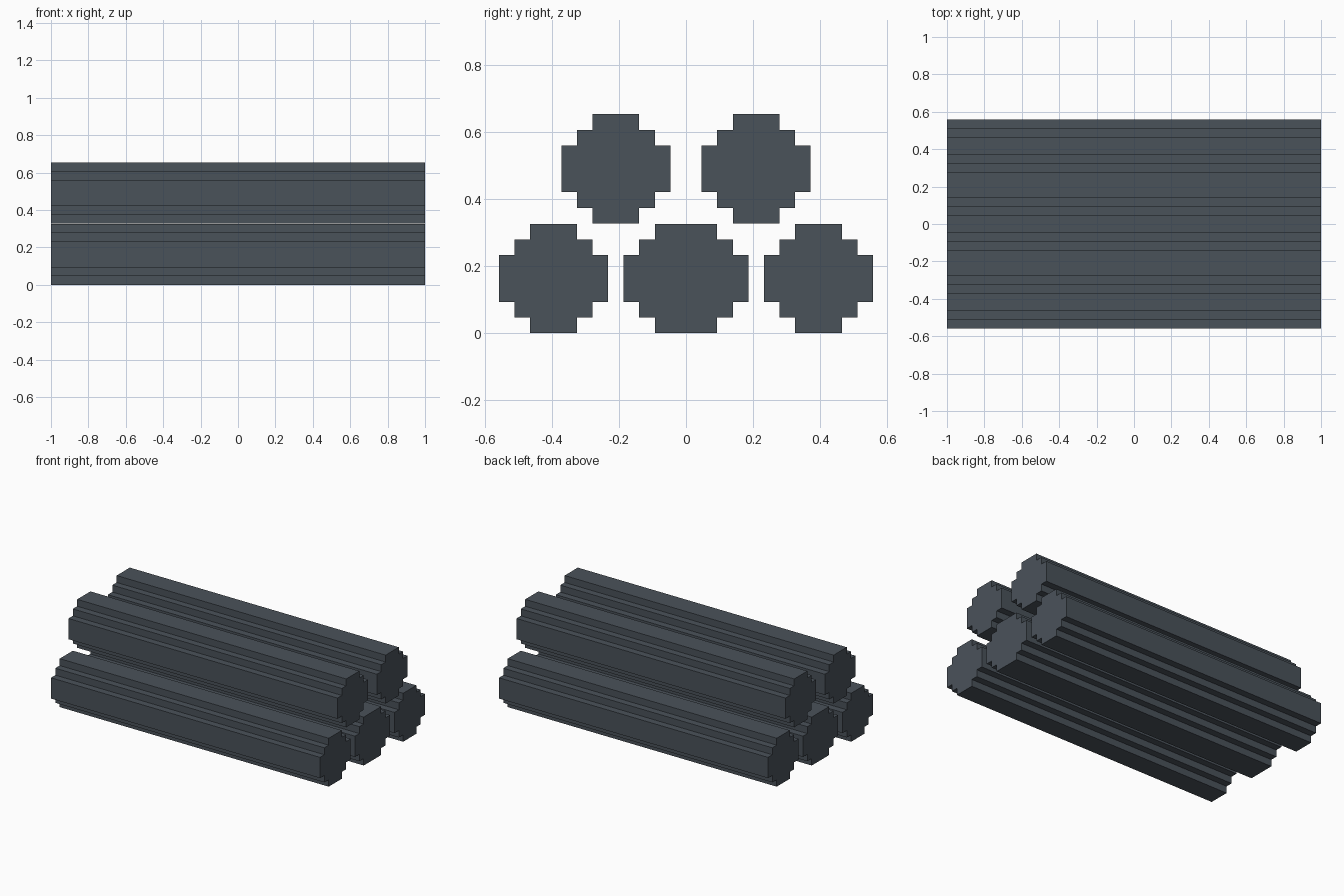
import bpy
import bmesh

cube = bpy.data.objects.get("Cube")
if cube:
    bpy.data.objects.remove(cube, do_unlink=True)

U = 2 / 43            # one stair step of the blocky outline
HALF_LENGTH = 1.0

slate = bpy.data.materials.new("slate_grey")
slate.use_nodes = True
colour = (0.0685, 0.0844, 0.102, 1)
slate.diffuse_color = colour
slate.node_tree.nodes["Principled BSDF"].inputs["Base Color"].default_value = colour


def bar(name, y, z, half_flat):
    """Stepped round bar along x; y is its middle, z its underside, in steps."""
    # Right half of the stepped outline, bottom to top, then its mirror
    right = [(half_flat, 0), (half_flat, 1), (half_flat + 1, 1), (half_flat + 1, 2),
             (half_flat + 2, 2), (half_flat + 2, 5), (half_flat + 1, 5),
             (half_flat + 1, 6), (half_flat, 6), (half_flat, 7)]
    outline = right + [(-a, b) for a, b in reversed(right)]

    bm = bmesh.new()
    verts = [bm.verts.new((-HALF_LENGTH, (y + a) * U, (z + b) * U)) for a, b in outline]
    end = bm.faces.new(verts)
    # Extrude the end cap along the bar
    result = bmesh.ops.extrude_face_region(bm, geom=[end], use_keep_orig=True)
    moved = [v for v in result["geom"] if isinstance(v, bmesh.types.BMVert)]
    bmesh.ops.translate(bm, verts=moved, vec=(2 * HALF_LENGTH, 0, 0))
    bmesh.ops.recalc_face_normals(bm, faces=bm.faces)

    mesh = bpy.data.meshes.new(name)
    bm.to_mesh(mesh)
    bm.free()
    mesh.materials.append(slate)
    bpy.context.collection.objects.link(bpy.data.objects.new(name, mesh))


# Bottom row: a wider middle bar between two narrower ones
bar("bottom_middle_bar", 0, 0, 2)
for side, sign in (("front", -1), ("back", 1)):
    bar(f"bottom_{side}_bar", sign * 8.5, 0, 1.5)
    # Top row rests over the gaps, with a hairline of clearance
    bar(f"top_{side}_bar", sign * 4.5, 7.04, 1.5)
